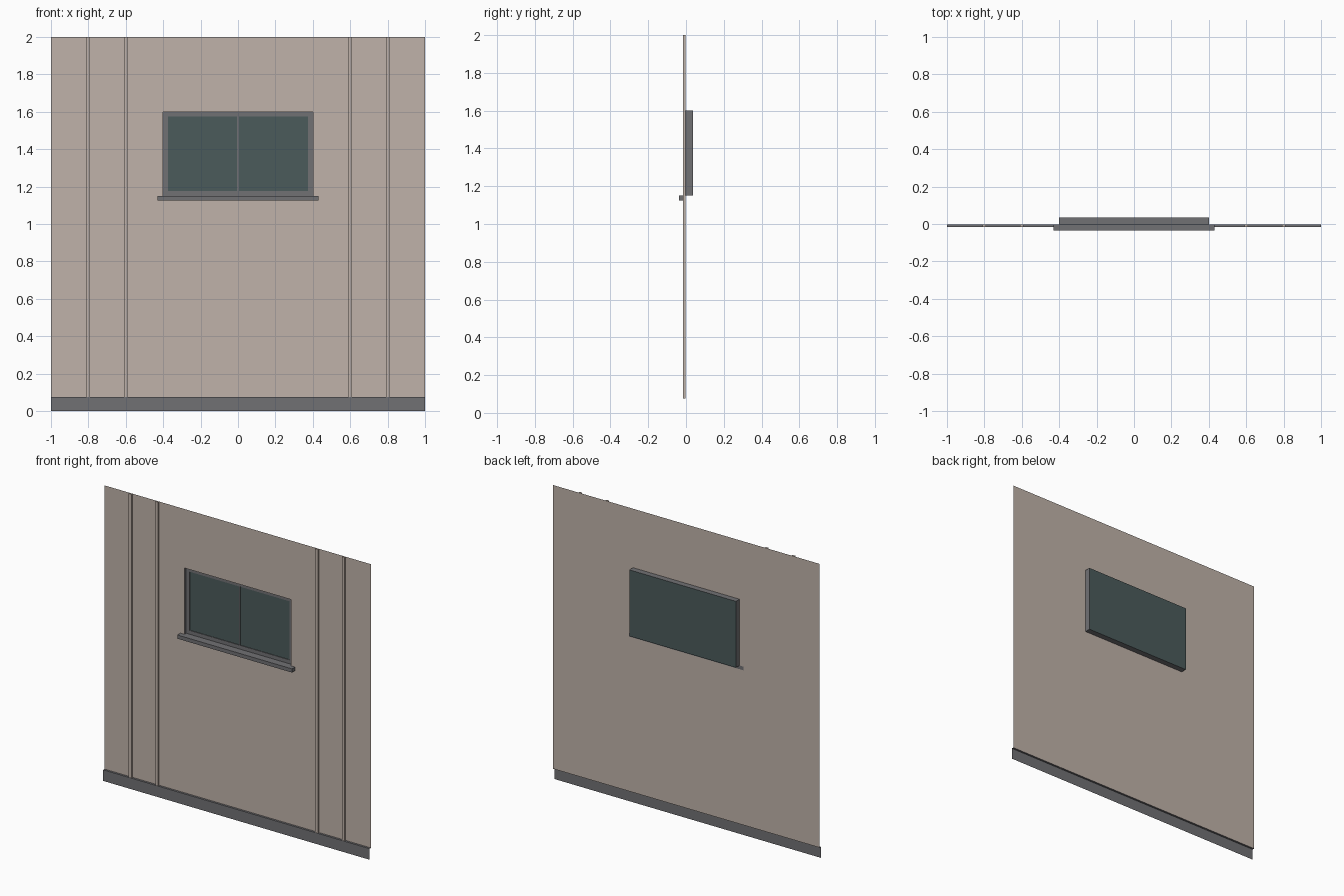
import bpy, bmesh

if "Cube" in bpy.data.objects:
    bpy.data.objects.remove(bpy.data.objects["Cube"])

def material(name, rgb):
    m = bpy.data.materials.new(name)
    m.diffuse_color = (*rgb, 1.0)
    m.use_nodes = True
    m.node_tree.nodes["Principled BSDF"].inputs["Base Color"].default_value = m.diffuse_color
    return m

BEIGE = material("beige plaster", (0.53, 0.45, 0.40))
GREY = material("slate grey", (0.165, 0.165, 0.175))
TEAL = material("dark teal glass", (0.07, 0.105, 0.105))

WALL_Y, FRONT_Y, BACK_Y = -0.003, -0.017, 0.036
BASE_Z = 0.075
WX, WZ0, WZ1 = 0.4, 1.15, 1.6      # window opening
FRAME_Y = 0.016

def build(name, mat, quads):
    """One object from four-cornered faces, with shared corners merged."""
    bm = bmesh.new()
    for q in quads:
        bm.faces.new([bm.verts.new(p) for p in q])
    bmesh.ops.remove_doubles(bm, verts=bm.verts, dist=1e-5)
    mesh = bpy.data.meshes.new(name)
    bm.to_mesh(mesh)
    bm.free()
    mesh.materials.append(mat)
    ob = bpy.data.objects.new(name, mesh)
    bpy.context.collection.objects.link(ob)
    return ob

def upright(x0, x1, z0, z1, y, back=False):
    """Vertical rectangle facing the front, or the back."""
    q = [(x0, y, z0), (x1, y, z0), (x1, y, z1), (x0, y, z1)]
    return q[::-1] if back else q

def ring(x, z0, z1, t, y):
    """Four rectangles around an opening of half width x."""
    return [upright(-x - t, -x, z0 - t, z1 + t, y), upright(x, x + t, z0 - t, z1 + t, y),
            upright(-x, x, z0 - t, z0, y), upright(-x, x, z1, z1 + t, y)]

def sleeve(x, z0, z1, ya, yb):
    """Four walls running through an opening, facing inwards."""
    c = [(-x, z0), (x, z0), (x, z1), (-x, z1)]
    return [[(a[0], ya, a[1]), (b[0], ya, b[1]), (b[0], yb, b[1]), (a[0], yb, a[1])]
            for a, b in zip(c, c[1:] + c[:1])]

def box(name, mat, x0, x1, y0, y1, z0, z1):
    bm = bmesh.new()
    bmesh.ops.create_cube(bm, size=1)
    for v in bm.verts:
        v.co = (x1 if v.co.x > 0 else x0, y1 if v.co.y > 0 else y0, z1 if v.co.z > 0 else z0)
    mesh = bpy.data.meshes.new(name)
    bm.to_mesh(mesh)
    bm.free()
    mesh.materials.append(mat)
    bpy.context.collection.objects.link(bpy.data.objects.new(name, mesh))

# Thin wall sheet around the window opening
build("wall", BEIGE, [
    upright(-1, -WX, BASE_Z, 2, WALL_Y), upright(WX, 1, BASE_Z, 2, WALL_Y),
    upright(-WX, WX, BASE_Z, WZ0, WALL_Y), upright(-WX, WX, WZ1, 2, WALL_Y)])

# Vertical ribs, two on each side
for i, x in enumerate((-0.8, -0.6, 0.6, 0.8)):
    box(f"wall_rib_{i + 1}", BEIGE, x - 0.01, x + 0.01, -0.015, WALL_Y, BASE_Z, 2)

# Skirting sheet with its narrow top ledge
build("skirting", GREY, [
    upright(-1, 1, 0, BASE_Z, FRONT_Y),
    [(-1, FRONT_Y, BASE_Z), (1, FRONT_Y, BASE_Z), (1, WALL_Y, BASE_Z), (-1, WALL_Y, BASE_Z)]])

# Window reveal, frame, centre bar and sill
build("window_reveal", GREY, sleeve(WX, WZ0, WZ1, WALL_Y, BACK_Y))
T = 0.026
build("window_frame", GREY, ring(WX - T, WZ0 + T, WZ1 - T, T, FRAME_Y)
      + sleeve(WX - T, WZ0 + T, WZ1 - T, FRAME_Y, FRAME_Y + 0.004))
box("window_centre_bar", GREY, -0.005, 0.005, FRAME_Y, FRAME_Y + 0.004, WZ0 + T, WZ1 - T)
box("window_sill", GREY, -0.43, 0.43, -0.036, WALL_Y, 1.125, WZ0)

# Glass on the front and back of the window box
build("front_glass", TEAL, [upright(-WX + T, WX - T, WZ0 + T, WZ1 - T, FRAME_Y + 0.004)])
build("back_glass", TEAL, [upright(-WX, WX, WZ0, WZ1, BACK_Y, back=True)])
